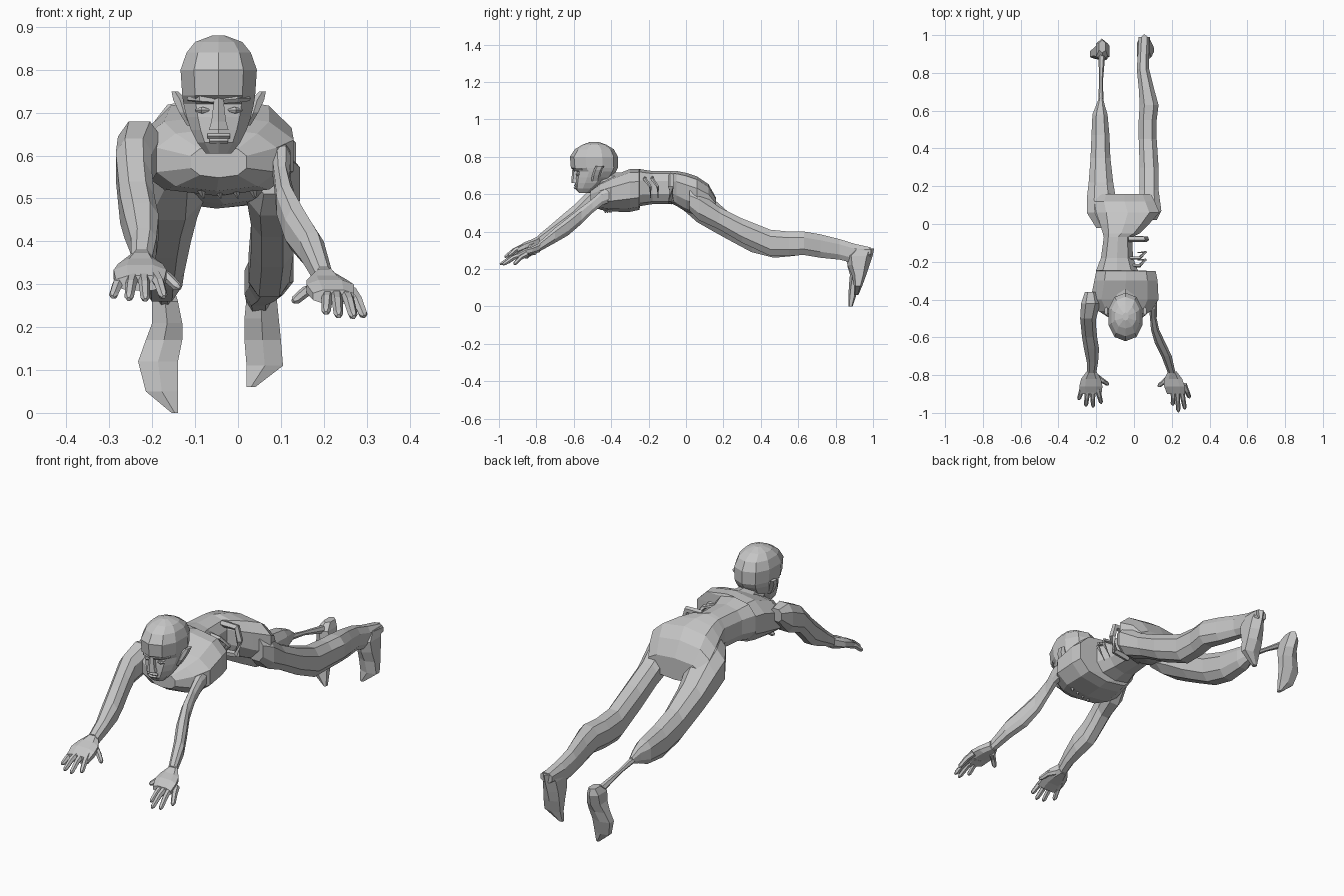
import bpy, bmesh, math
from mathutils import Vector

if "Cube" in bpy.data.objects:
    bpy.data.objects.remove(bpy.data.objects["Cube"])

skin = bpy.data.materials.new("grey_skin")
skin.use_nodes = True
GREY = (.56, .56, .56, 1)
skin.diffuse_color = GREY
skin.node_tree.nodes["Principled BSDF"].inputs["Base Color"].default_value = GREY
CM = .01


def finish(name, bm):
    bmesh.ops.recalc_face_normals(bm, faces=bm.faces)
    mesh = bpy.data.meshes.new(name)
    bm.to_mesh(mesh)
    bm.free()
    mesh.materials.append(skin)
    ob = bpy.data.objects.new(name, mesh)
    bpy.context.collection.objects.link(ob)


def skin_rings(name, rings):
    """Bridge rings of points with quads and close both ends."""
    bm = bmesh.new()
    loops = [[bm.verts.new(p) for p in ring] for ring in rings]
    n = len(loops[0])
    for a, b in zip(loops, loops[1:]):
        for i in range(n):
            j = (i + 1) % n
            bm.faces.new((a[i], a[j], b[j], b[i]))
    bm.faces.new(loops[0])
    bm.faces.new(loops[-1])
    finish(name, bm)


def loft(name, axis, sections, n=8, box=.8):
    """Sections in cm: position along axis, x low/high, then low/high on the other axis."""
    rings = []
    for pos, x0, x1, b0, b1 in sections:
        ring = []
        for i in range(n):
            t = math.tau * (i + .5) / n
            c, s = [math.copysign(abs(f) ** box, f) / math.cos(math.pi / n) ** box
                    for f in (math.cos(t), math.sin(t))]
            x = (x0 + x1) / 2 + c * (x1 - x0) / 2
            b = (b0 + b1) / 2 + s * (b1 - b0) / 2
            ring.append(Vector((x, pos, b) if axis == "y" else (x, b, pos)) * CM)
        rings.append(ring)
    skin_rings(name, rings)


def tube(name, points, radii, n=6):
    """Tapered limb through points, all in cm."""
    pts = [Vector(p) for p in points]
    rings = []
    for i, (p, r) in enumerate(zip(pts, radii)):
        d = (pts[min(i + 1, len(pts) - 1)] - pts[max(i - 1, 0)]).normalized()
        u = d.cross(Vector((0, 0, 1)) if abs(d.z) < .9 else Vector((1, 0, 0))).normalized()
        v = d.cross(u)
        angles = [math.tau * k / n for k in range(n)]
        rings.append([(p + (u * math.cos(t) + v * math.sin(t)) * r) * CM for t in angles])
    skin_rings(name, rings)


# Torso, with the left side of the waist torn away
loft("torso", "y", [
    (-51, -11, 2, 55, 62), (-46, -19, 9, 52, 66), (-40, -23, 13, 51, 69),
    (-30, -21, 12.5, 51, 73), (-25, -20, 11.5, 52, 73), (-24.5, -20, 2, 54, 73),
    (-18, -17.5, -.5, 55, 72), (-7, -16, -1, 55, 72), (-5, -16.5, 3, 54, 72),
    (0, -18, 8, 51, 71), (6, -20, 13.5, 49, 69), (12, -21, 11, 48, 65),
    (16, -19, 9, 48, 58)], n=10, box=.8)

# Exposed bones in the torn waist
for y in (-22, -18):
    tube("rib", [(-3, y, 69), (3, y, 68), (6, y + 3, 64), (2, y + 3, 58)],
         [.8, 1, .8, .3], 5)
tube("pelvis_bone", [(-3, -8, 70), (5, -8, 70), (6.5, -8, 64), (5, -8, 57), (-3, -8, 56)],
     [1.6] * 5, 5)

# Tattered skin under the chest
for i in range(4):
    x = -9 + i * 4
    tube("torn_skin", [(x, -44 + i, 54), (x + 1, -43 + i, 50)], [1.8, .2], 4)

# Neck and head
tube("neck", [(-4.5, -36, 64), (-4.5, -43, 66), (-4.5, -49, 70)], [8, 6, 6], 8)
loft("head", "z", [
    (60.5, -7.5, -1.5, -57, -52), (63, -9.5, .5, -59, -47), (66, -11, 2, -59, -43),
    (69, -12, 3, -58.8, -40), (72, -12.7, 3.7, -58.3, -38), (74, -13, 4, -61, -37),
    (80, -13.4, 4.4, -61.5, -37), (84, -12, 3, -59, -39),
    (86.5, -10, 1, -55, -43), (88, -6, -3, -51, -47)], n=10, box=.9)
loft("nose", "z", [(66, -6.8, -2.2, -61, -57), (68, -6.2, -2.8, -61, -57),
                   (74, -5.5, -3.5, -60.5, -57)], n=6)
for z, w in ((63.4, 2.2), (64.6, 2.6)):
    loft("lip", "z", [(z - .6, -4.5 - w, -4.5 + w, -59.3, -57),
                      (z, -4.5 - w, -4.5 + w, -59.9, -57),
                      (z + .6, -4.5 - w, -4.5 + w, -59.2, -57)], n=6)
for side in (-1, 1):
    mid = -4.5
    tube("brow", [(mid + side, -59.5, 73), (mid + side * 4, -59, 73.3),
                  (mid + side * 7, -55.5, 73.3)], [.9, 1, .6], 5)
    tube("eye", [(mid + side * 2.2, -58, 70.6), (mid + side * 3.8, -58, 70.6),
                 (mid + side * 5.4, -57, 70.6)], [.3, .9, .3], 6)
    ear = []
    for z, near, far, y in ((67, 6, 7.4, -48.5), (70, 7, 9.2, -48),
                            (73, 7.4, 10.6, -47), (75, 9.5, 11, -46)):
        low, high = sorted((mid + side * near, mid + side * far))
        ear.append((z, low, high, y - 2, y + 2))
    loft("ear", "z", ear, n=6)

# Arms
loft("right_arm", "y", [
    (-36, -26, -20, 61, 67), (-42, -28, -18, 54, 68), (-50, -28.5, -20, 51, 64),
    (-55, -28, -20, 46, 59), (-60, -27.5, -19.5, 41, 54), (-66, -26.5, -18.5, 38, 49),
    (-73, -25, -19, 35, 43), (-79, -25, -20, 32, 38)])
loft("left_arm", "y", [
    (-38, 7.5, 12, 57, 64), (-45, 8, 12.3, 54, 62), (-50, 8.5, 12, 50, 57.5),
    (-56, 9, 13.3, 44, 53), (-63, 11, 16.7, 38, 47.5), (-70, 14.5, 20, 34, 42),
    (-79, 18, 22, 29, 34)])

# Hands: palm, then thumb and four fingers
hands = {
    "right": ([(-78, -25, -20, 32, 38), (-82, -28, -17.5, 31, 36), (-86, -29, -16.7, 30, 34.5),
               (-90, -28.5, -17.2, 28.5, 32)], (-22.7, 32),
              [(-13.5, -85, 29), (-17.3, -95, 27), (-21.6, -97, 26.3),
               (-25.5, -96.5, 26.5), (-29.3, -93, 27)]),
    "left": ([(-78, 18, 22.5, 29, 34), (-82, 16, 25.5, 28, 32), (-86, 16, 27, 27, 31),
              (-90, 17.5, 27, 25.5, 28.7)], (21.8, 28),
             [(12.8, -86, 26), (20.5, -96, 23.3), (23.5, -99.5, 22.5),
              (27, -98, 22.3), (29.5, -92, 22.5)]),
}
for label, (palm, (cx, cz), tips) in hands.items():
    loft(label + "_palm", "y", palm)
    for k, tip in enumerate(tips):
        if k == 0:
            root = Vector((cx + (3 if label == "right" else -3), -81, cz + 1))
        else:
            root = Vector((cx + (tip[0] - cx) * .6, -87 if k < 4 else -85, cz))
        tip = Vector(tip)
        knuckle = root.lerp(tip, .5) + Vector((0, 0, .8))
        tube(label + ("_finger" if k else "_thumb"), [root, knuckle, root.lerp(tip, .9), tip],
             [1.6, 1.3, 1.1, .5])

# Legs
loft("right_leg", "y", [
    (-2, -20, -9, 52, 64), (6, -25, -8, 45, 63), (13, -25, -9.5, 41, 59),
    (22, -24, -11, 36, 51), (35, -23, -12.5, 29, 44), (47, -22.5, -13, 26, 40),
    (58, -22, -14, 27, 38), (63, -20, -15.5, 29, 36), (67, -18.5, -16.5, 30, 33)])
tube("right_shin_bone", [(-17.5, 62, 32), (-17.5, 75, 29.5), (-17, 90, 26)], [1.6, 1, 1.8], 6)
loft("left_leg", "y", [
    (2, 4, 12, 51, 62), (7, 2, 14.5, 46, 61), (18, 3, 13, 41, 53), (30, 3, 13, 34, 47),
    (45, 2.5, 12, 27, 41), (55, 2.5, 12, 27, 40), (63, 3, 13, 27.5, 40), (72, 2.5, 10.5, 26, 38.5),
    (82, 1.5, 8, 25, 36), (90, 2, 8, 23, 33.5), (99, 2.5, 8.5, 27, 31.5)])

# Feet, hanging with toes down
loft("right_foot", "z", [
    (0, -15.5, -14, 87, 89), (5, -21.5, -14, 87, 90.5), (12, -23.3, -14, 87.5, 92.5),
    (17, -21.5, -13, 88, 94), (21, -20, -13, 87, 96), (26, -20, -14, 87, 97.5),
    (29, -18.5, -15, 91, 97)], n=6)
loft("left_foot", "z", [
    (6, 2, 4, 90, 92), (11, 2, 10.5, 90, 94), (17, 1.5, 10, 89, 96),
    (22, 1.5, 9.5, 87, 97.5), (27, 2, 9, 86, 99), (31, 3, 8, 90, 100)], n=6)
